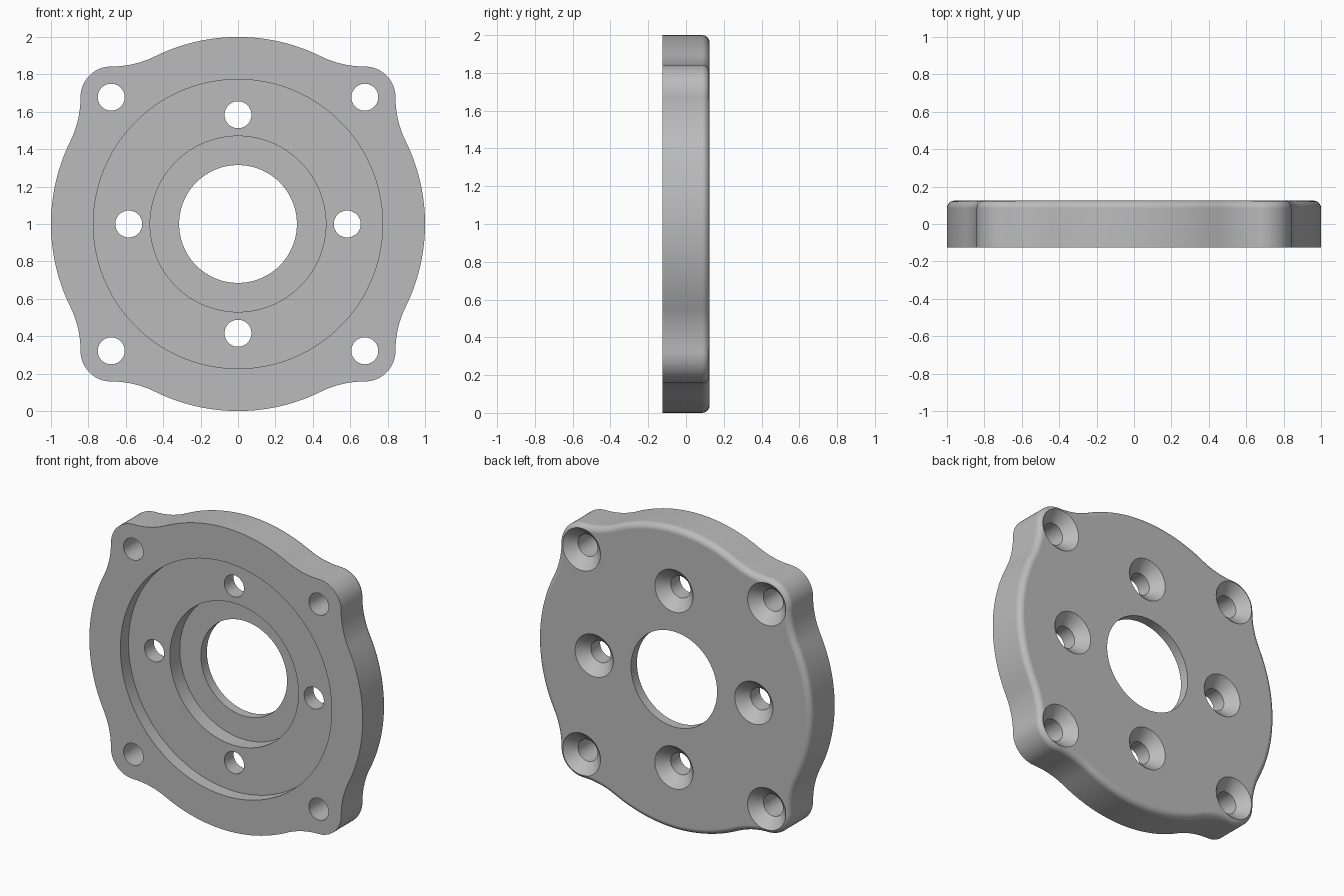
import bpy
import bmesh
from math import cos, sin, pi, atan2, sqrt
from mathutils import Vector

cube = bpy.data.objects.get("Cube")
if cube:
    bpy.data.objects.remove(cube, do_unlink=True)

FRONT, BACK, MID = -0.125, 0.125, 1.0
LUG = 0.678            # lug centre offset from the axis, in x and z
LUG_R = 0.164          # lug corner radius
HOLE_R, SINK_R = 0.072, 0.14
FILLET = 0.04

metal = bpy.data.materials.new("plain grey metal")
metal.use_nodes = True
grey = (0.5, 0.5, 0.5, 1)
metal.diffuse_color = grey
metal.node_tree.nodes["Principled BSDF"].inputs["Base Color"].default_value = grey


def make_object(name, bm):
    bmesh.ops.recalc_face_normals(bm, faces=bm.faces[:])
    mesh = bpy.data.meshes.new(name)
    bm.to_mesh(mesh)
    bm.free()
    mesh.materials.append(metal)
    obj = bpy.data.objects.new(name, mesh)
    bpy.context.collection.objects.link(obj)
    return obj


def arc(cx, cz, r, a, b, n):
    return [(cx + r * cos(a + (b - a) * i / n), cz + r * sin(a + (b - a) * i / n))
            for i in range(n + 1)]


def outline():
    """Round rim with a lug at each diagonal, blended by concave arcs."""
    edge = LUG + LUG_R
    blend = (edge ** 2 + LUG ** 2 - 1) / (2 * (1 - edge))
    meet = atan2(LUG, edge + blend)
    quarter = arc(0, 0, 1, 0, meet, 14)
    quarter += arc(edge + blend, LUG, blend, pi + meet, pi, 14)[1:]
    quarter += arc(LUG, LUG, LUG_R, 0, pi / 4, 8)[1:]
    # mirror across the diagonal, then turn four times
    quarter += [(z, x) for x, z in reversed(quarter[1:-1])]
    points = []
    for k in range(4):
        c, s = round(cos(k * pi / 2)), round(sin(k * pi / 2))
        points += [(c * x - s * z, s * x + c * z) for x, z in quarter]
    return points


def turned_cutter(name, x, z, profile, n):
    """Solid turned about the y direction from (y, radius) pairs."""
    bm = bmesh.new()
    rings = [[bm.verts.new((x + r * cos(2 * pi * i / n), y, MID + z + r * sin(2 * pi * i / n)))
              for i in range(n)] for y, r in profile]
    for a, b in zip(rings, rings[1:]):
        for i in range(n):
            j = (i + 1) % n
            bm.faces.new((a[i], a[j], b[j], b[i]))
    bm.faces.new(rings[0])
    bm.faces.new(rings[-1])
    obj = make_object(name, bm)
    obj.hide_render = True
    return obj


# Plate body with a rounded back edge
bm = bmesh.new()
front = bm.faces.new([bm.verts.new((x, FRONT, MID + z)) for x, z in outline()])
extruded = bmesh.ops.extrude_face_region(bm, geom=[front], use_keep_orig=True)["geom"]
back_verts = [g for g in extruded if isinstance(g, bmesh.types.BMVert)]
bmesh.ops.translate(bm, verts=back_verts, vec=Vector((0, BACK - FRONT, 0)))
back_edges = [e for e in bm.edges if all(v.co.y > 0 for v in e.verts)]
bmesh.ops.recalc_face_normals(bm, faces=bm.faces[:])
bmesh.ops.bevel(bm, geom=back_edges, offset=FILLET, segments=6, profile=0.5, affect='EDGES')
plate = make_object("flange_plate", bm)

# Stepped centre bore, open to the front
cutters = [turned_cutter("bore_cutter", 0, 0, [
    (FRONT - 0.1, 0.773), (-0.04, 0.773), (-0.04, 0.47), (0.0625, 0.47),
    (0.0625, 0.315), (BACK + 0.1, 0.315)], 128)]

# Countersunk bolt holes: four in the lugs, four on the inner ring
sink_depth = SINK_R - HOLE_R
hole = [(FRONT - 0.1, HOLE_R), (BACK - sink_depth, HOLE_R),
        (BACK, SINK_R), (BACK + 0.1, SINK_R)]
for k in range(4):
    a = k * pi / 2
    for r, turn in ((LUG * sqrt(2), pi / 4), (0.584, 0)):
        cutters.append(turned_cutter("hole_cutter", r * cos(a + turn), r * sin(a + turn), hole, 40))

bpy.context.view_layer.objects.active = plate
for cutter in cutters:
    mod = plate.modifiers.new("cut", 'BOOLEAN')
    mod.operation, mod.solver, mod.object = 'DIFFERENCE', 'EXACT', cutter
    bpy.ops.object.modifier_apply(modifier=mod.name)
    bpy.data.objects.remove(cutter, do_unlink=True)

# Smooth walls with crisp edges
bpy.ops.object.select_all(action='DESELECT')
plate.select_set(True)
bpy.ops.object.shade_smooth_by_angle(angle=pi / 6)
normals = plate.modifiers.new("even_normals", 'WEIGHTED_NORMAL')
normals.keep_sharp = True
